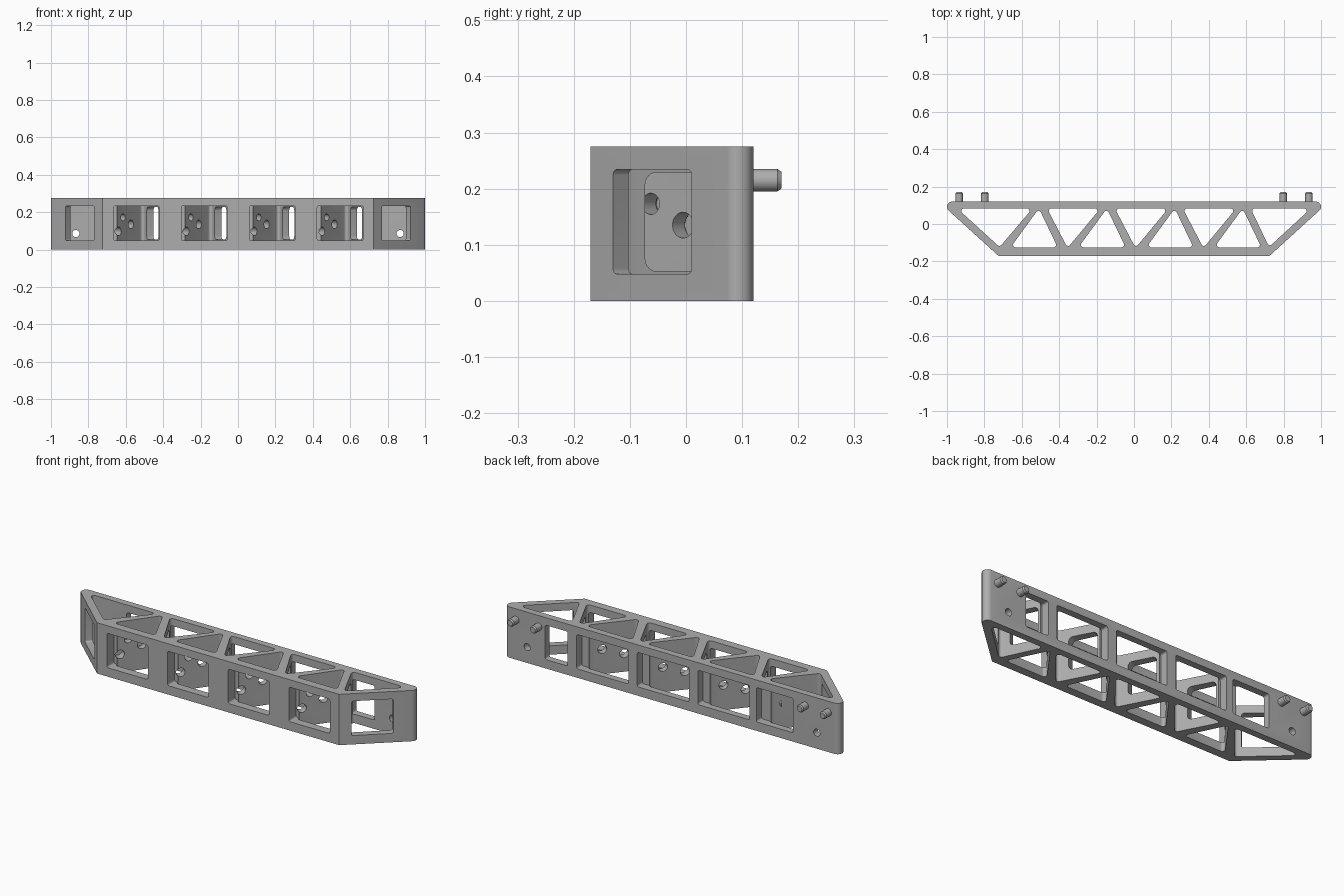
import bpy, bmesh
from math import sin, cos, tan, pi, radians
from mathutils import Vector, Matrix

HEIGHT = 0.275
PITCH = 0.363          # spacing of the truss bays
MID = 0.141            # mid height of the windows

if "Cube" in bpy.data.objects:
    bpy.data.objects.remove(bpy.data.objects["Cube"])

grey = bpy.data.materials.new("plain_grey")
grey.use_nodes = True
grey.diffuse_color = (0.42, 0.42, 0.42, 1)
grey.node_tree.nodes["Principled BSDF"].inputs["Base Color"].default_value = grey.diffuse_color


def rounded(points, radii, steps=8):
    """Round each corner of a polygon with its own radius."""
    out = []
    pts = [Vector(p) for p in points]
    for i, p in enumerate(pts):
        r = radii[i]
        if r == 0:
            out.append(p)
            continue
        a = (pts[i - 1] - p).normalized()
        b = (pts[(i + 1) % len(pts)] - p).normalized()
        angle = a.angle(b)
        centre = p + (a + b).normalized() * r / sin(angle / 2)
        arm = p + a * r / tan(angle / 2) - centre
        side = -1 if a.cross(b) > 0 else 1
        for k in range(steps + 1):
            q = centre + Matrix.Rotation(side * (pi - angle) * k / steps, 2) @ arm
            if not out or (q - out[-1]).length > 1e-5:
                out.append(q)
    if (out[0] - out[-1]).length < 1e-5:
        out.pop()
    return out


def prism(name, outline, low, high, matrix=Matrix()):
    bm = bmesh.new()
    face = bm.faces.new([bm.verts.new((p.x, p.y, low)) for p in outline])
    top = bmesh.ops.extrude_face_region(bm, geom=[face])["geom"]
    bmesh.ops.translate(bm, vec=(0, 0, high - low),
                        verts=[g for g in top if isinstance(g, bmesh.types.BMVert)])
    bmesh.ops.recalc_face_normals(bm, faces=bm.faces)
    bm.transform(matrix)
    mesh = bpy.data.meshes.new(name)
    bm.to_mesh(mesh)
    bm.free()
    mesh.materials.append(grey)
    obj = bpy.data.objects.new(name, mesh)
    bpy.context.collection.objects.link(obj)
    return obj


cutters = []


def pocket(points, radius=0.014):
    """Vertical triangular opening through the full height."""
    outline = rounded(points, [radius] * len(points))
    cutters.append(prism("pocket_cutter", outline, -0.1, HEIGHT + 0.1))


def window(x, y, z, angle, width, height, radius, depth):
    """Rounded opening through an upright wall running along the given angle."""
    c, s = cos(radians(angle)), sin(radians(angle))
    m = Matrix(((c, 0, s, x), (s, 0, -c, y), (0, 1, 0, z), (0, 0, 0, 1)))
    w, h = width / 2, height / 2
    outline = rounded([(-w, -h), (w, -h), (w, h), (-w, h)], [radius] * 4)
    cutters.append(prism("window_cutter", outline, -depth, depth, m))


def hole(x, y, z, angle, radius, depth):
    window(x, y, z, angle, radius * 2, radius * 2, radius, depth)


# Outer body with rounded ends
body = [(-0.725, -0.17), (0.725, -0.17), (1.044, 0.12), (-1.044, 0.12)]
frame = prism("truss_frame", rounded(body, [0, 0, 0.0275, 0.0275]), 0, HEIGHT)

# Truss bays: front pocket, front window, screw holes and strut window
for i in range(4):
    s = i * PITCH
    pocket([(s - 0.66, -0.125), (s - 0.408, -0.125), (s - 0.508, 0.083)])
    window(s - 0.543, -0.15, MID, 0, 0.245, 0.186, 0.01, 0.04)
    window(s - 0.438, -0.015, MID, 116, 0.145, 0.176, 0.022, 0.05)
    hole(s - 0.608, -0.068, 0.173, 51, 0.019, 0.048)
    hole(s - 0.562, -0.014, 0.135, 51, 0.023, 0.048)
    hole(s - 0.634, -0.10, 0.098, 51, 0.023, 0.048)

# Rear pockets and rear windows
for i in range(3):
    s = i * PITCH
    pocket([(s - 0.465, 0.083), (s - 0.355, -0.128), (s - 0.18, 0.083)])
    window(s - 0.31, 0.105, MID, 0, 0.31, 0.186, 0.01, 0.03)
pocket([(-0.945, 0.083), (-0.718, -0.123), (-0.543, 0.083)])
pocket([(0.624, 0.083), (0.722, -0.123), (0.945, 0.083)])
window(-0.615, 0.105, MID, 0, 0.22, 0.186, 0.01, 0.03)
window(0.692, 0.105, MID, 0, 0.136, 0.186, 0.01, 0.03)

# Sloped end windows and mounting holes
for side in (-1, 1):
    window(side * 0.846, -0.06, MID, side * 42.3, 0.208, 0.186, 0.01, 0.045)
    hole(side * 0.867, 0.1, 0.086, 0, 0.019, 0.06)

# Cut all openings
bpy.context.view_layer.objects.active = frame
for cutter in cutters:
    mod = frame.modifiers.new("cut", "BOOLEAN")
    mod.operation = "DIFFERENCE"
    mod.solver = "EXACT"
    mod.object = cutter
    bpy.ops.object.modifier_apply(modifier=mod.name)
    bpy.data.objects.remove(cutter)

# Locating pins with chamfered tips
parts = [frame]
for side in (-1, 1):
    for name, x in (("outer_pin", 0.935), ("inner_pin", 0.798)):
        profile = [(0, 0.1), (0.02, 0.1), (0.02, 0.163), (0.015, 0.17), (0, 0.17)]
        bm = bmesh.new()
        verts = [bm.verts.new((r, y, 0)) for r, y in profile]
        edges = [bm.edges.new(pair) for pair in zip(verts, verts[1:])]
        bmesh.ops.spin(bm, geom=verts + edges, cent=(0, 0, 0), axis=(0, 1, 0),
                       angle=2 * pi, steps=24)
        bmesh.ops.remove_doubles(bm, verts=bm.verts, dist=1e-5)
        bmesh.ops.recalc_face_normals(bm, faces=bm.faces)
        mesh = bpy.data.meshes.new(name)
        bm.to_mesh(mesh)
        bm.free()
        mesh.materials.append(grey)
        pin = bpy.data.objects.new(("left_" if side > 0 else "right_") + name, mesh)
        pin.location = (side * x, 0, 0.215)
        bpy.context.collection.objects.link(pin)
        parts.append(pin)

# Smooth the rounded corners, keep the edges sharp
bpy.ops.object.select_all(action="DESELECT")
for obj in parts:
    obj.select_set(True)
bpy.context.view_layer.objects.active = frame
bpy.ops.object.shade_smooth_by_angle(angle=radians(30))
